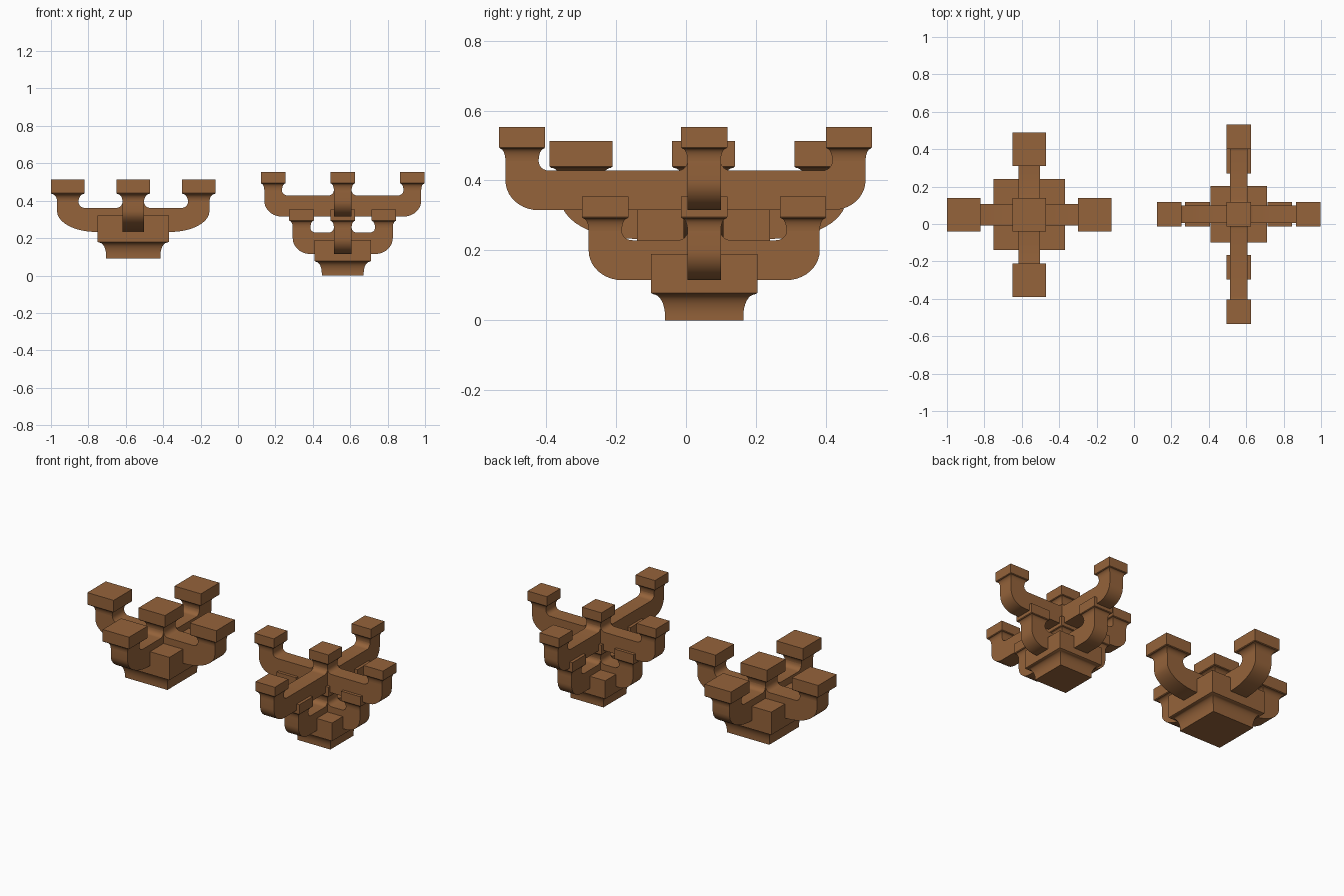
import bpy, bmesh, math
from mathutils import Vector

if "Cube" in bpy.data.objects:
    bpy.data.objects.remove(bpy.data.objects["Cube"])

wood = bpy.data.materials.new("brown wood")
wood.diffuse_color = (0.30, 0.125, 0.043, 1)
wood.use_nodes = True
wood.node_tree.nodes["Principled BSDF"].inputs["Base Color"].default_value = wood.diffuse_color


def finish(name, bm):
    bmesh.ops.recalc_face_normals(bm, faces=bm.faces)
    me = bpy.data.meshes.new(name)
    bm.to_mesh(me)
    bm.free()
    me.materials.append(wood)
    ob = bpy.data.objects.new(name, me)
    bpy.context.collection.objects.link(ob)
    bpy.ops.object.select_all(action='DESELECT')
    ob.select_set(True)
    bpy.context.view_layer.objects.active = ob
    bpy.ops.object.shade_smooth_by_angle(angle=math.radians(30))
    return ob


def block(name, x, y, neck, half, z0, zn, zc, z1):
    """Square bearing block: straight foot, concave flare, straight head."""
    rings = [(neck, z0)] if z0 < zn else []
    for i in range(9):
        t = i / 8 * math.pi / 2
        rings.append((neck + (half * 0.95 - neck) * (1 - math.cos(t)),
                      zn + (zc - 0.004 - zn) * math.sin(t)))
    rings += [(half, zc), (half, z1)]
    bm = bmesh.new()
    loops = [[bm.verts.new((x + sx * h, y + sy * h, z))
              for sx, sy in ((-1, -1), (1, -1), (1, 1), (-1, 1))] for h, z in rings]
    for a, b in zip(loops, loops[1:]):
        for i in range(4):
            j = (i + 1) % 4
            bm.faces.new((a[i], a[j], b[j], b[i]))
    bm.faces.new(loops[0][::-1])
    bm.faces.new(loops[-1])
    finish(name, bm)


def arm(name, cx, cy, axis, necks, n, z0, zt, zn, cw, ch):
    """Bow-shaped arm: rounded lower corners, a filleted neck under each block."""
    lo, hi = necks[0] - n, necks[-1] + n
    steps = [i / 10 * math.pi / 2 for i in range(11)]
    pts = [(lo + cw - cw * math.cos(t), z0 + ch - ch * math.sin(t)) for t in steps]
    pts += [(hi - cw + cw * math.sin(t), z0 + ch - ch * math.cos(t)) for t in steps]
    f, fh = 0.03, zn - zt
    fil = [i / 6 * math.pi / 2 for i in range(7)]
    for k, u in enumerate(reversed(necks)):
        if k > 0:      # fillet rising to this neck from the right
            pts += [(u + n + f * (1 - math.sin(t)), zn - fh * math.cos(t)) for t in fil]
        else:
            pts.append((u + n, zn))
        if k < len(necks) - 1:   # fillet falling away to the left
            pts += [(u - n - f * (1 - math.cos(t)), zn - fh * math.sin(t)) for t in fil]
        else:
            pts.append((u - n, zn))
    bm = bmesh.new()
    if axis == 'x':
        vs = [bm.verts.new((cx + u, cy - n, z)) for u, z in pts]
        d = Vector((0, 2 * n, 0))
    else:
        vs = [bm.verts.new((cx - n, cy + u, z)) for u, z in pts]
        d = Vector((2 * n, 0, 0))
    face = bm.faces.new(vs)
    ext = bmesh.ops.extrude_face_region(bm, geom=[face], use_keep_orig=True)
    bmesh.ops.translate(bm, vec=d, verts=[v for v in ext['geom']
                                          if isinstance(v, bmesh.types.BMVert)])
    finish(name, bm)


def tier(name, cx, cy, xs, ys, n, half, z0, zt, zn, zc, z1, cw, ch):
    """Crossed pair of arms with bearing blocks on the ends and the centre."""
    arm(name + "_cross_arm", cx, cy, 'x', xs, n, z0, zt, zn, cw, ch)
    arm(name + "_long_arm", cx, cy, 'y', ys, n, z0, zt, zn, cw, ch)
    spots = [(u, 0) for u in xs] + [(0, v) for v in ys if v]
    for i, (u, v) in enumerate(spots):
        block(f"{name}_block_{i + 1}", cx + u, cy + v, n, half, zn, zn, zc, z1)


# single-tier bracket on the left
block("single_base", -0.56, 0.05, 0.145, 0.19, 0.09, 0.105, 0.18, 0.32)
tier("single", -0.56, 0.05, [-0.35, 0, 0.35], [-0.35, 0, 0.35],
     0.0575, 0.09, 0.233, 0.362, 0.395, 0.44, 0.513, 0.21, 0.112)

# two-tier bracket on the right
block("double_base", 0.56, 0.052, 0.112, 0.152, 0.0, 0.012, 0.078, 0.19)
tier("lower", 0.56, 0.052, [-0.22, 0, 0.22], [-0.283, 0, 0.283],
     0.0475, 0.066, 0.115, 0.229, 0.255, 0.295, 0.354, 0.095, 0.085)
tier("upper", 0.56, 0.052, [-0.372, 0, 0.372], [-0.521, 0, 0.414],
     0.0475, 0.066, 0.315, 0.428, 0.455, 0.495, 0.553, 0.095, 0.085)
